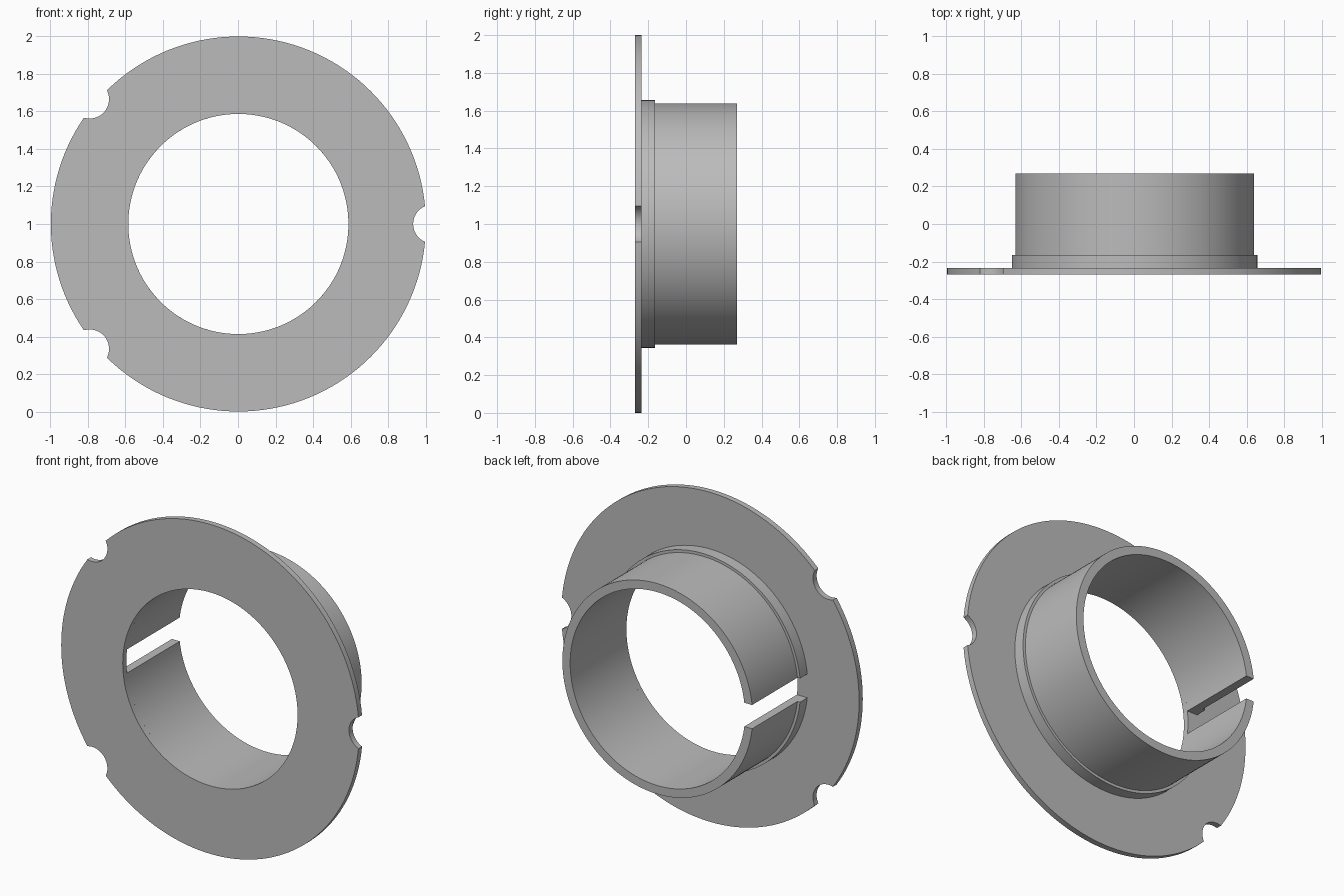
import bpy, bmesh
from math import pi, sin, cos, asin, acos, sqrt, radians

cube = bpy.data.objects.get("Cube")
if cube:
    bpy.data.objects.remove(cube)

grey = bpy.data.materials.new("plain_grey")
grey.use_nodes = True
colour = (0.5, 0.5, 0.5, 1)
grey.diffuse_color = colour
grey.node_tree.nodes["Principled BSDF"].inputs["Base Color"].default_value = colour

CENTRE_X, CENTRE_Z = 0.002, 1.0
FRONT, FLANGE_BACK, COLLAR_BACK, BACK = -0.27, -0.235, -0.165, 0.27
BORE, TUBE, COLLAR, RIM = 0.587, 0.639, 0.656, 1.0


def sweep(name, stations, closed):
    """Join cross-sections given as lists of (radius, angle, y)."""
    bm = bmesh.new()
    rings = [[bm.verts.new((CENTRE_X + r * cos(a), y, CENTRE_Z + r * sin(a)))
              for r, a, y in section] for section in stations]
    pairs = list(zip(rings, rings[1:]))
    if closed:
        pairs.append((rings[-1], rings[0]))
    else:
        bm.faces.new(rings[0])
        bm.faces.new(rings[-1])
    for p, q in pairs:
        for i in range(len(p)):
            j = (i + 1) % len(p)
            bm.faces.new((p[i], p[j], q[j], q[i]))
    bmesh.ops.recalc_face_normals(bm, faces=bm.faces)
    mesh = bpy.data.meshes.new(name)
    bm.to_mesh(mesh)
    bm.free()
    mesh.materials.append(grey)
    obj = bpy.data.objects.new(name, mesh)
    bpy.context.collection.objects.link(obj)
    bpy.ops.object.select_all(action='DESELECT')
    obj.select_set(True)
    bpy.context.view_layer.objects.active = obj
    bpy.ops.object.shade_smooth_by_angle(angle=radians(30))
    return obj


# Flange: a thin disc with three round bites in its rim
BITE_DIST, BITE_R = 1.035, 0.103
half = acos((RIM**2 + BITE_DIST**2 - BITE_R**2) / (2 * RIM * BITE_DIST))
bites = [0, radians(140), radians(220), 2 * pi]
outline = []
for here, following in zip(bites, bites[1:]):
    for i in range(17):
        d = half * sin(pi * (i / 16 - 0.5))
        near = BITE_DIST * cos(d) - sqrt(BITE_R**2 - (BITE_DIST * sin(d))**2)
        outline.append((near, here + d))
    span = following - here - 2 * half
    steps = round(span / radians(2.5))
    outline += [(RIM, here + half + span * i / steps) for i in range(1, steps)]
sweep("flange", [[(BORE, a, FRONT), (r, a, FRONT),
                  (r, a, FLANGE_BACK), (BORE, a, FLANGE_BACK)]
                 for r, a in outline], True)

# Sleeve: tube with a stepped collar, split by a parallel-sided slot
SLOT_HALF = 0.072
profile = [(BORE, FLANGE_BACK), (COLLAR, FLANGE_BACK), (COLLAR, COLLAR_BACK),
           (TUBE, COLLAR_BACK), (TUBE, BACK), (BORE, BACK)]
STEPS = 144
sections = []
for i in range(STEPS + 1):
    section = []
    for r, y in profile:
        gap = asin(SLOT_HALF / r)
        section.append((r, -pi + gap + (2 * pi - 2 * gap) * i / STEPS, y))
    sections.append(section)
sweep("split_sleeve", sections, False)
